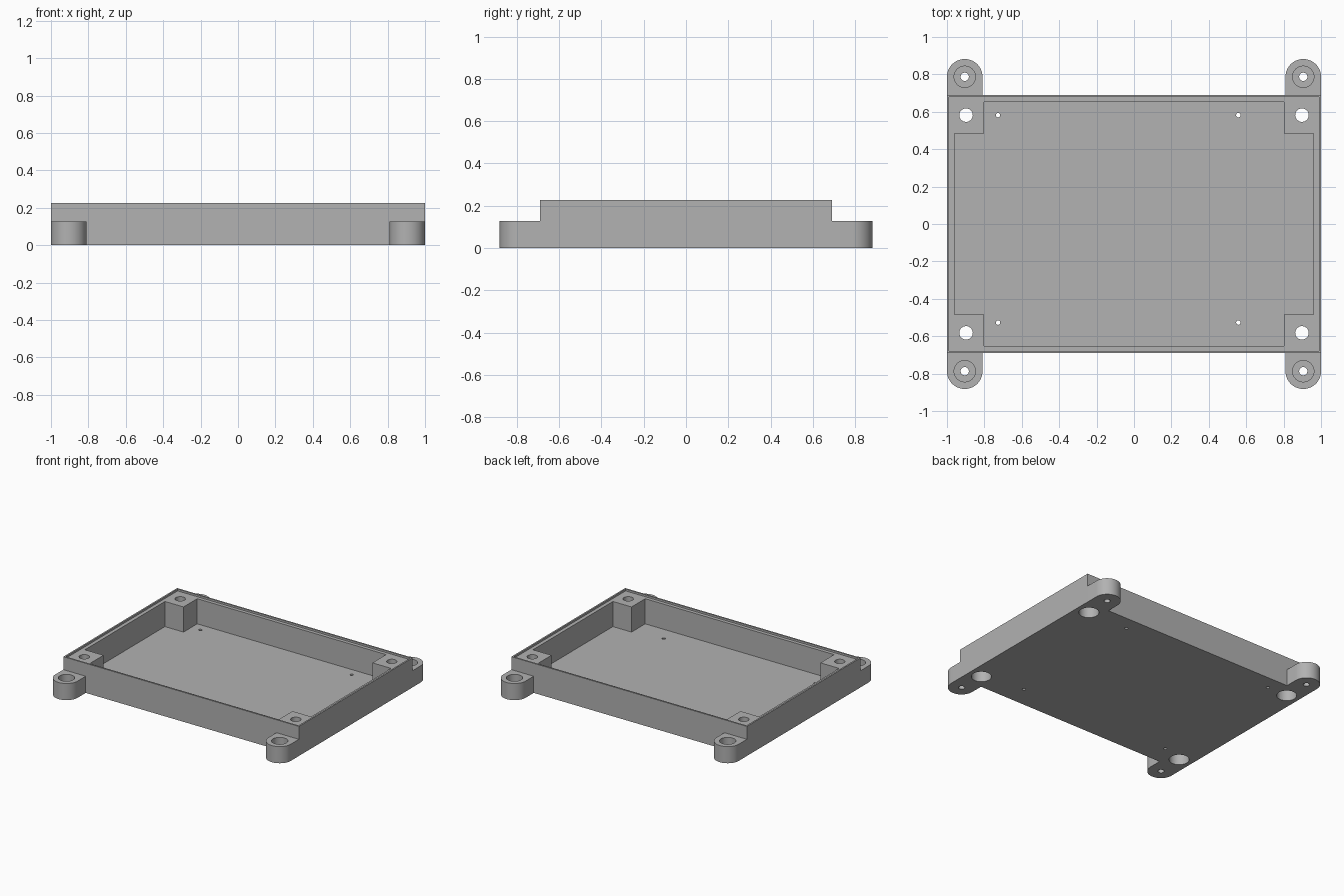
import bpy, bmesh
from math import cos, sin, pi, radians

cube = bpy.data.objects.get("Cube")
if cube:
    bpy.data.objects.remove(cube, do_unlink=True)

# Single grey plastic
grey = bpy.data.materials.new("grey_plastic")
grey.use_nodes = True
colour = (0.445, 0.445, 0.445, 1)
grey.diffuse_color = colour
grey.node_tree.nodes["Principled BSDF"].inputs["Base Color"].default_value = colour

# Main dimensions
HX, HY, TOP = 1.0, 0.69, 0.227
FLOOR, SHELF = 0.02, 0.213
LUG_X, LUG_Y, LUG_R, LUG_TOP = 0.905, 0.787, 0.095, 0.128
POST_X, POST_Y = 0.898, 0.582
SIGNS = [(sx, sy) for sx in (-1, 1) for sy in (-1, 1)]


def prism(name, outline, z0, z1):
    """Extrude a flat outline from z0 to z1."""
    bm = bmesh.new()
    base = bm.faces.new([bm.verts.new((x, y, z0)) for x, y in outline])
    ext = bmesh.ops.extrude_face_region(bm, geom=[base])
    moved = [v for v in ext["geom"] if isinstance(v, bmesh.types.BMVert)]
    bmesh.ops.translate(bm, verts=moved, vec=(0, 0, z1 - z0))
    bmesh.ops.recalc_face_normals(bm, faces=bm.faces)
    mesh = bpy.data.meshes.new(name)
    bm.to_mesh(mesh)
    bm.free()
    mesh.materials.append(grey)
    ob = bpy.data.objects.new(name, mesh)
    bpy.context.collection.objects.link(ob)
    return ob


def rect(hx, hy):
    return [(-hx, -hy), (hx, -hy), (hx, hy), (-hx, hy)]


def arc(cx, cy, r, a0, a1, n):
    angles = [a0 + (a1 - a0) * i / n for i in range(n + 1)]
    return [(cx + r * cos(a), cy + r * sin(a)) for a in angles]


def drill(x, y, r, z0, z1, n=40):
    return prism("drill_cutter", arc(x, y, r, 0, 2 * pi, n)[:-1], z0, z1)


def cut(ob, cutters):
    """Subtract the cutters, bake the result and discard them."""
    for c in cutters:
        c.hide_render = True
        mod = ob.modifiers.new("cut", "BOOLEAN")
        mod.operation, mod.solver, mod.object = "DIFFERENCE", "EXACT", c
    bpy.context.view_layer.update()
    deps = bpy.context.evaluated_depsgraph_get()
    mesh = bpy.data.meshes.new_from_object(ob.evaluated_get(deps))
    ob.modifiers.clear()
    ob.data = mesh
    for c in cutters:
        bpy.data.objects.remove(c, do_unlink=True)


def smooth(ob):
    bpy.ops.object.select_all(action="DESELECT")
    ob.select_set(True)
    bpy.context.view_layer.objects.active = ob
    bpy.ops.object.shade_smooth_by_angle(angle=radians(30))


# Tray: cross-shaped cavity leaves a screw post in each corner
tray = prism("tray", rect(HX, HY), 0, TOP)
ix, iy, px, py = 0.96, 0.651, 0.802, 0.485
cavity = [(-px, -iy), (px, -iy), (px, -py), (ix, -py), (ix, py), (px, py),
          (px, iy), (-px, iy), (-px, py), (-ix, py), (-ix, -py), (-px, -py)]
cutters = [prism("cavity_cutter", cavity, FLOOR, 0.3),
           prism("lip_cutter", rect(0.988, 0.678), SHELF, 0.3)]

# Post holes with screw-head recesses from below
for sx, sy in SIGNS:
    cutters.append(drill(sx * POST_X, sy * POST_Y, 0.036, -0.1, 0.3))
    cutters.append(drill(sx * POST_X, sy * POST_Y, 0.07, -0.1, 0.14))

# Pilot holes through the floor
for x in (-0.727, 0.558):
    for y in (-0.527, 0.582):
        cutters.append(drill(x, y, 0.012, -0.1, 0.1, 16))
cut(tray, cutters)
smooth(tray)

# Mounting lugs with counterbored holes
for sx, sy in SIGNS:
    name = f"{'back' if sy > 0 else 'front'}_{'left' if sx > 0 else 'right'}_lug"
    cx, cy = sx * LUG_X, sy * LUG_Y
    outline = arc(cx, cy, LUG_R, 0, sy * pi, 32)
    outline += [(cx - LUG_R, sy * HY), (cx + LUG_R, sy * HY)]
    lug = prism(name, outline, 0, LUG_TOP)
    cut(lug, [drill(cx, cy, 0.022, -0.1, 0.3),
              drill(cx, cy, 0.057, 0.06, 0.3)])
    smooth(lug)
